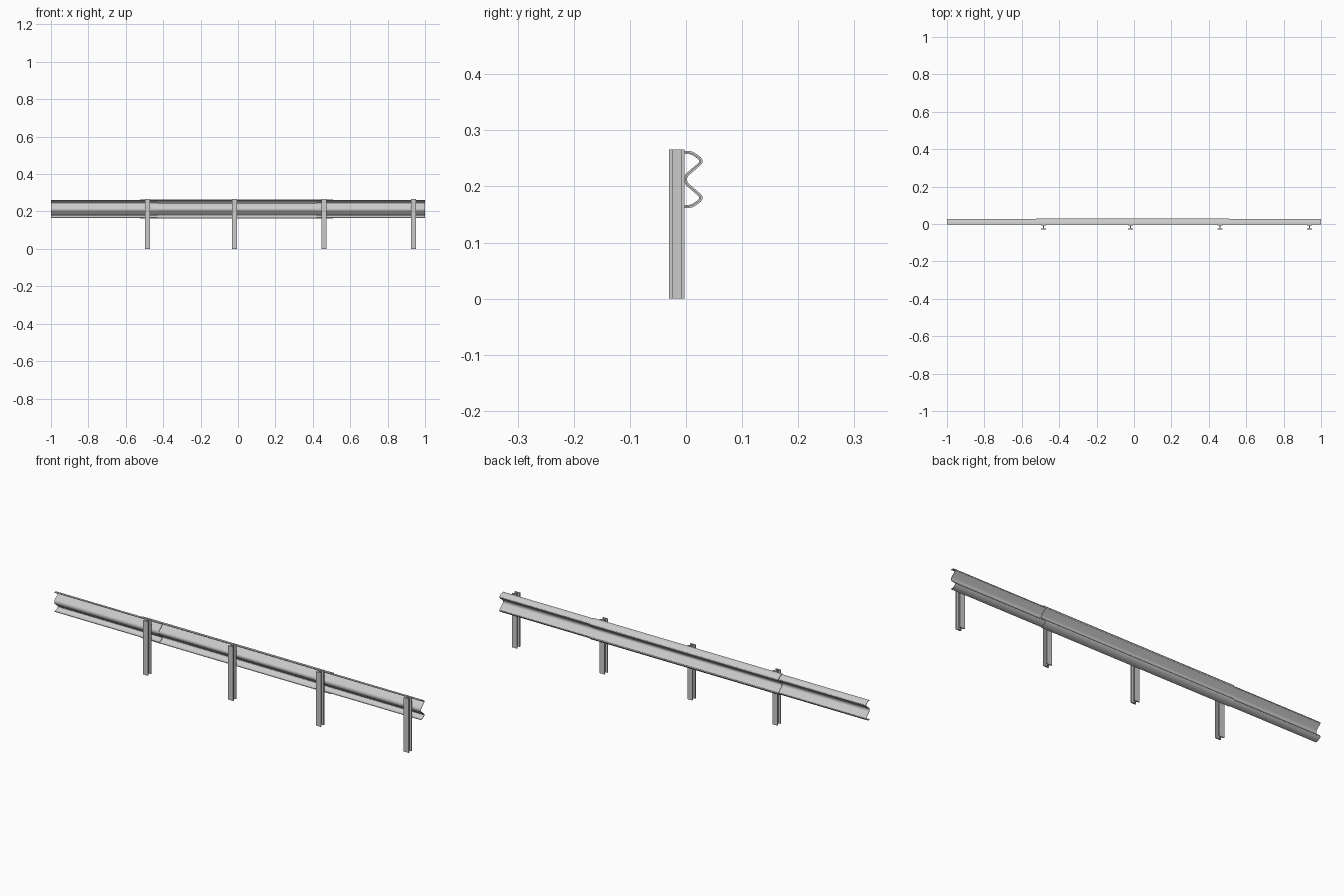
import bpy, bmesh
from mathutils import Vector

if "Cube" in bpy.data.objects:
    bpy.data.objects.remove(bpy.data.objects["Cube"])

SHEET = 0.0028      # steel thickness
MID_Z = 0.2123      # height of the rail's central valley

# Upper half of the W profile, outer surface (y, z above the valley)
HALF = [(-0.003, 0.0510), (0.006, 0.0508), (0.013, 0.0490), (0.020, 0.0445),
        (0.0265, 0.0395), (0.0292, 0.0350), (0.0292, 0.0300), (0.0265, 0.0260),
        (0.004, 0.0065), (0.0022, 0.0030)]
OUTER = [Vector(p) for p in HALF + [(y, -z) for y, z in reversed(HALF)]]


def offset(path, d):
    """Shift an open path towards the posts with mitred corners."""
    out = []
    for i, p in enumerate(path):
        dirs = []
        if i > 0:
            dirs.append((p - path[i - 1]).normalized())
        if i < len(path) - 1:
            dirs.append((path[i + 1] - p).normalized())
        norms = [Vector((v.y, -v.x)) for v in dirs]
        n = sum(norms, Vector((0, 0))).normalized()
        out.append(p + n * d / max(n.dot(norms[0]), 0.5))
    return out


def make_object(name, bm, smooth=False):
    bmesh.ops.recalc_face_normals(bm, faces=bm.faces)
    me = bpy.data.meshes.new(name)
    bm.to_mesh(me)
    bm.free()
    ob = bpy.data.objects.new(name, me)
    bpy.context.collection.objects.link(ob)
    if smooth:
        bpy.context.view_layer.objects.active = ob
        ob.select_set(True)
        bpy.ops.object.shade_smooth_by_angle(angle=0.5)
        ob.select_set(False)
    return ob


def prism(name, outline, axis, a, b, smooth=False):
    """Extrude a closed 2D outline along x or z."""
    bm = bmesh.new()
    place = (lambda p: (a, p[0], p[1])) if axis == 'x' else (lambda p: (p[0], p[1], a))
    face = bm.faces.new([bm.verts.new(place(p)) for p in outline])
    res = bmesh.ops.extrude_face_region(bm, geom=[face])
    verts = [v for v in res['geom'] if isinstance(v, bmesh.types.BMVert)]
    move = (b - a, 0, 0) if axis == 'x' else (0, 0, b - a)
    bmesh.ops.translate(bm, verts=verts, vec=move)
    return make_object(name, bm, smooth)


def rail(name, x0, x1, depth):
    front = offset(OUTER, -depth)
    back = offset(OUTER, -depth - SHEET)
    if front[0].x > back[0].x + 1 or back[0].y > front[0].y:
        front, back = offset(OUTER, depth), offset(OUTER, depth + SHEET)
    outline = [(p.x, p.y + MID_Z) for p in front + back[::-1]]
    prism(name, outline, 'x', x0, x1, True)


# Overlapping rail panels: the centre one laps over the outer two
rail("rail_centre", -0.525, 0.508, 0)
rail("rail_left", -1.0, -0.43, SHEET)
rail("rail_right", 0.42, 1.0, SHEET)

# I-section posts
W, F, T = 0.0135, 0.0055, 0.0025
Y0, Y1 = -0.0300, -0.0025
right = [(W, Y0), (W, Y0 + F), (T, Y0 + F), (T, Y1 - F), (W, Y1 - F), (W, Y1)]
section = right + [(-x, y) for x, y in reversed(right)]
for i, px in enumerate((-0.484, -0.019, 0.460, 0.939)):
    prism(f"post_{i + 1}", [(x + px, y) for x, y in section], 'z', 0, 0.266)
